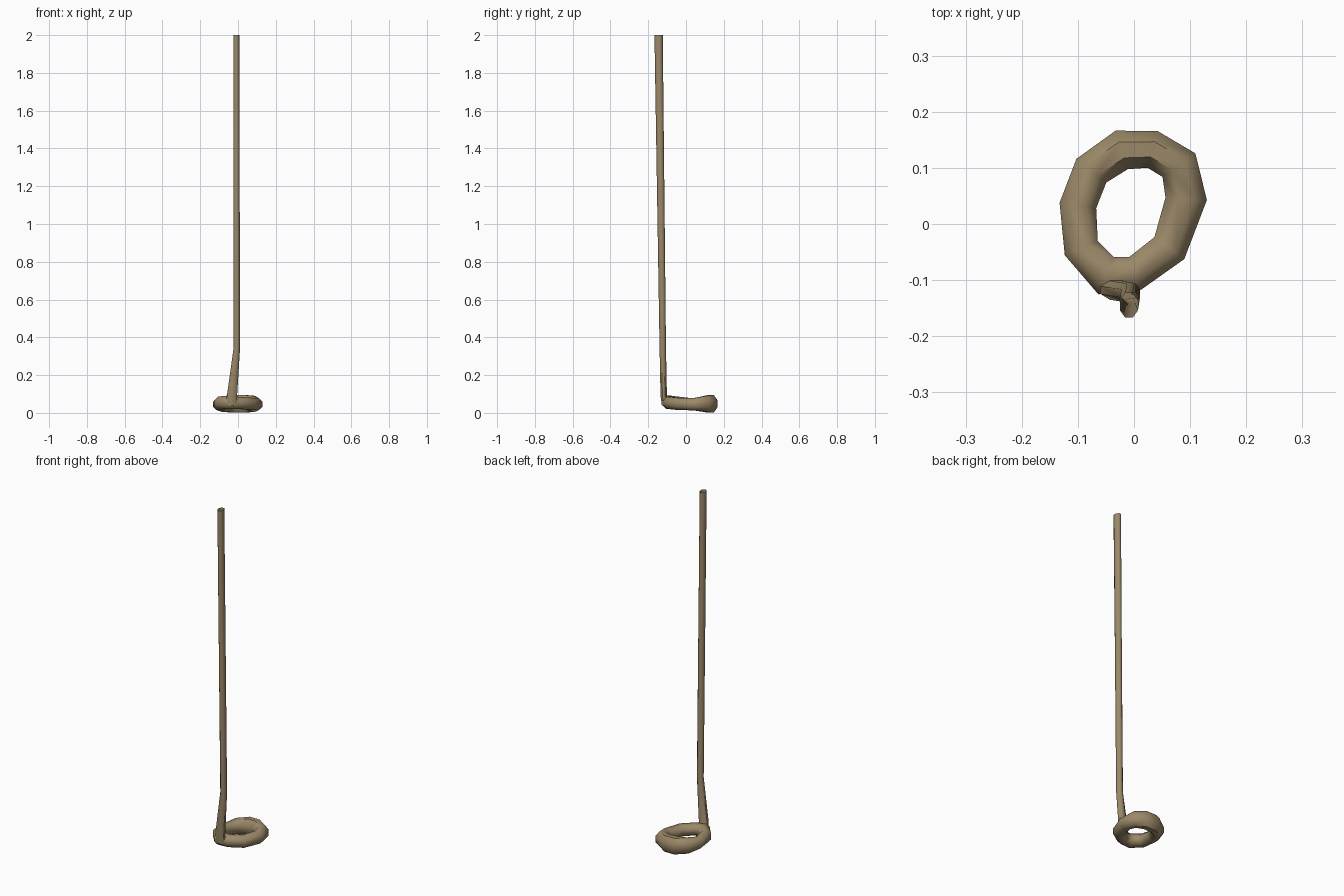
import bpy, bmesh, math
from mathutils import Vector

if "Cube" in bpy.data.objects:
    bpy.data.objects.remove(bpy.data.objects["Cube"])

SIDES = 8
tan = bpy.data.materials.new("tan brown")
tan.diffuse_color = (0.33, 0.25, 0.14, 1)
tan.use_nodes = True
tan.node_tree.nodes["Principled BSDF"].inputs["Base Color"].default_value = tan.diffuse_color


def loft(name, sections, closed):
    """Skin a list of cross-sections (lists of points) into a tube."""
    bm = bmesh.new()
    rings = [[bm.verts.new(p) for p in s] for s in sections]
    n = len(rings)
    for i in range(n if closed else n - 1):
        a, b = rings[i], rings[(i + 1) % n]
        for k in range(SIDES):
            m = (k + 1) % SIDES
            bm.faces.new((a[k], a[m], b[m], b[k]))
    bmesh.ops.recalc_face_normals(bm, faces=bm.faces)
    me = bpy.data.meshes.new(name)
    bm.to_mesh(me)
    bm.free()
    me.materials.append(tan)
    ob = bpy.data.objects.new(name, me)
    bpy.context.collection.objects.link(ob)
    bpy.context.view_layer.objects.active = ob
    ob.select_set(True)
    bpy.ops.object.shade_smooth_by_angle(angle=math.radians(50))
    ob.select_set(False)


def oval(c, u, v):
    """Points of an oval around c with half axes u and v."""
    out = []
    for k in range(SIDES):
        a = 2 * math.pi * (k + 0.5) / SIDES
        s = 1 / math.cos(math.pi / SIDES)
        out.append(c + u * math.cos(a) * s + v * math.sin(a) * s)
    return out


# base ring: x, y, z, half width, half height
path = [(-0.022, 0.132, 0.048, 0.036, 0.047), (0.033, 0.133, 0.048, 0.034, 0.047),
        (0.08, 0.105, 0.048, 0.036, 0.042), (0.093, 0.045, 0.046, 0.037, 0.033),
        (0.063, -0.043, 0.048, 0.033, 0.032), (0.002, -0.088, 0.053, 0.031, 0.032),
        (-0.05, -0.092, 0.056, 0.036, 0.035), (-0.094, -0.043, 0.052, 0.032, 0.034),
        (-0.1, 0.033, 0.046, 0.033, 0.031), (-0.076, 0.095, 0.047, 0.034, 0.041)]
sections = []
for i, (x, y, z, w, h) in enumerate(path):
    c = Vector((x, y, z))
    before = (c - Vector(path[i - 1][:3])).normalized()
    after = (Vector(path[(i + 1) % len(path)][:3]) - c).normalized()
    t = (before + after).normalized()
    side = Vector((t.y, -t.x, 0)).normalized()
    sections.append(oval(c, side * w, Vector((0, 0, h))))
loft("base_ring", sections, True)

# upright pole, open at the top: x, y, z, half x, half y
pole = [(-0.034, -0.108, 0.04, 0.028, 0.02), (-0.032, -0.118, 0.09, 0.027, 0.017),
        (-0.006, -0.123, 0.345, 0.017, 0.017), (-0.009, -0.145, 2.0, 0.016, 0.022)]
loft("upright_pole", [oval(Vector((x, y, z)), Vector((a, 0, 0)), Vector((0, b, 0)))
                      for x, y, z, a, b in pole], False)
